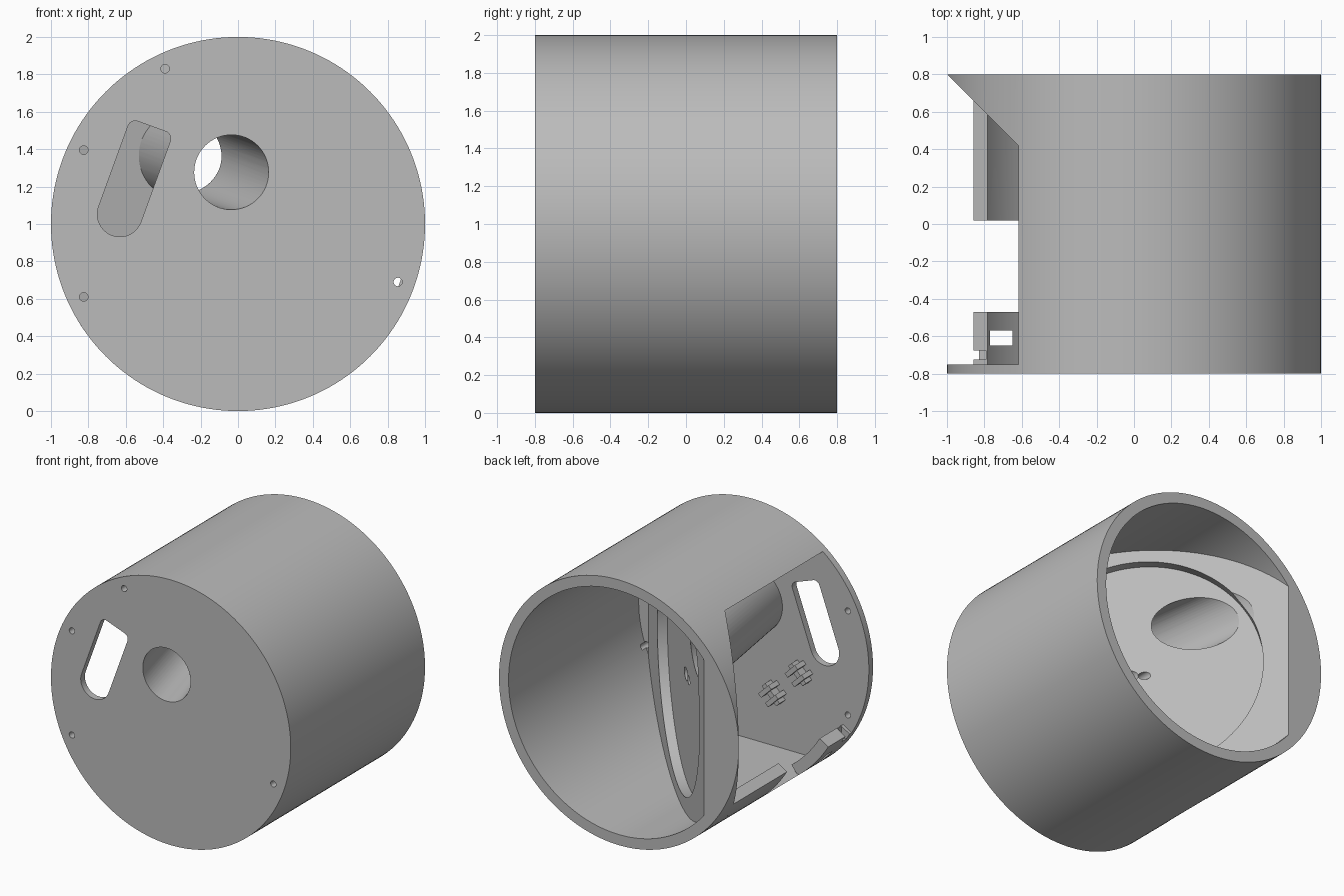
import bpy, bmesh
from math import sin, cos, pi, radians, sqrt
from mathutils import Vector, Matrix

cube = bpy.data.objects.get("Cube")
if cube:
    bpy.data.objects.remove(cube, do_unlink=True)

grey = bpy.data.materials.new("plain grey")
grey.use_nodes = True
grey.diffuse_color = (0.5, 0.5, 0.5, 1)
grey.node_tree.nodes["Principled BSDF"].inputs["Base Color"].default_value = (0.5, 0.5, 0.5, 1)


def finish(bm, name):
    bmesh.ops.recalc_face_normals(bm, faces=bm.faces)
    mesh = bpy.data.meshes.new(name)
    bm.to_mesh(mesh)
    bm.free()
    obj = bpy.data.objects.new(name, mesh)
    bpy.context.collection.objects.link(obj)
    mesh.materials.append(grey)
    return obj


def loft(name, ring_a, ring_b):
    """Closed solid between two rings with equal point counts."""
    bm = bmesh.new()
    a = [bm.verts.new(p) for p in ring_a]
    b = [bm.verts.new(p) for p in ring_b]
    bm.faces.new(a)
    bm.faces.new(b)
    n = len(a)
    for i in range(n):
        j = (i + 1) % n
        bm.faces.new((a[i], a[j], b[j], b[i]))
    return finish(bm, name)


def prism(name, points, direction):
    d = Vector(direction)
    return loft(name, [Vector(p) for p in points], [Vector(p) + d for p in points])


def ring(x, z, r, y, n=64):
    """Circle facing the front; y may depend on x."""
    out = []
    for i in range(n):
        px, pz = x + r * cos(2 * pi * i / n), z + r * sin(2 * pi * i / n)
        out.append((px, y(px) if callable(y) else y, pz))
    return out


def rod(name, x, z, r, y0, y1, n=64):
    return loft(name, ring(x, z, r, y0, n), ring(x, z, r, y1, n))


def boolean(target, tool, operation="DIFFERENCE"):
    mod = target.modifiers.new("bool", "BOOLEAN")
    mod.object, mod.operation, mod.solver = tool, operation, "EXACT"
    bpy.context.view_layer.objects.active = target
    bpy.ops.object.modifier_apply(modifier=mod.name)
    bpy.data.objects.remove(tool, do_unlink=True)


# Drum body
body = rod("drum_body", 0, 1, 1, -0.8, 0.8, 160)

# Front chamber, open on the right side, closed by the slanted wall
LOW, HIGH, PLATE = 0.213, 1.787, -0.75
boolean(body, prism("chamber_cut", [(-1.2, PLATE, LOW), (0.55, PLATE, LOW), (-1.2, 1.0, LOW)],
                    (0, 0, HIGH - LOW)))

# Rear cavity, cut off by the slanted wall
BACK = 0.09
cavity = rod("cavity_cut", 0, 1, 0.92, PLATE, 1.0, 128)
bm = bmesh.new()
bm.from_mesh(cavity.data)
cut = bmesh.ops.bisect_plane(bm, geom=bm.verts[:] + bm.edges[:] + bm.faces[:],
                             plane_co=(0, BACK, 0), plane_no=(1, 1, 0), clear_inner=True)
bmesh.ops.holes_fill(bm, edges=[e for e in bm.edges if e.is_boundary])
bmesh.ops.recalc_face_normals(bm, faces=bm.faces)
bm.to_mesh(cavity.data)
bm.free()
boolean(body, cavity)

# Round seat sunk into the slanted wall
slant = Vector((1, 1, 0)).normalized()
along = Vector((-1, 1, 0)).normalized()
seat = [Vector((0, BACK, 1)) - slant * 0.07 + 0.83 * (along * cos(a) + Vector((0, 0, 1)) * sin(a))
        for a in (2 * pi * i / 128 for i in range(128))]
boolean(body, prism("seat_cut", seat, slant * 0.12))

# Sight tube running back and aside through the slanted wall
X0, Z0, X1, Z1 = -0.03, 1.275, -0.325, 1.38
boolean(body, loft("tube_wall", ring(X0, Z0, 0.245, -0.77),
                   ring(X1, Z1, 0.245, lambda x: -0.07 - x)), "UNION")
boolean(body, loft("tube_bore", ring(X0, Z0, 0.2, -0.82),
                   ring(X1 - 0.02, Z1, 0.205, lambda x: BACK + 0.03 - x)))

# Slanted slot with a round lower end
tilt = radians(70)
axis, side = Vector((cos(tilt), 0, sin(tilt))), Vector((-sin(tilt), 0, cos(tilt)))
low = Vector((-0.632, -0.9, 1.052))
R, LENGTH, CORNER = 0.12, 0.5, 0.04
outline = [low + R * (side * cos(a) - axis * sin(a)) for a in (pi * i / 24 for i in range(25))]
for sign, start in ((-1, 0), (1, pi / 2)):
    centre = low + axis * (LENGTH - CORNER) + side * sign * (R - CORNER)
    for i in range(7):
        a = start + pi / 2 * i / 6
        outline.append(centre + CORNER * (axis * sin(a) - side * cos(a)))
boolean(body, prism("slot_cut", outline, (0, 0.17, 0)))

# Small holes in the front plate
for x, z in ((-0.39, 1.83), (-0.825, 1.395), (-0.825, 0.61), (0.855, 0.69)):
    boolean(body, rod("pin_cut", x, z, 0.023, -0.9, -0.7, 20))

# Small hole pair in the slanted wall
for shift, r in ((0, 0.045), (-0.075, 0.03)):
    boolean(body, rod("pivot_cut", 0.02 + shift, 0.97, r, -0.1, 0.25, 20))


# Lower skin pieces left standing in the side opening
def skin(name, y0, y1):
    angles = [radians(211 + 22 * i / 12) for i in range(13)]
    outer = [(cos(a), y0, 1 + sin(a)) for a in angles]
    inner = [(0.915 * cos(a), y0, 1 + 0.915 * sin(a)) for a in reversed(angles)]
    return prism(name, outer + inner, (0, y1 - y0, 0))


rear_skin = skin("rear_skin", 0.02, 0.78)
boolean(rear_skin, prism("skin_trim", [(-1.2, 1.02, 0), (0, -0.18, 0), (0, 1.2, 0), (-1.2, 1.2, 0)], (0, 0, 2)))
front_skin = skin("front_skin", -0.66, -0.47)
corner_skin = skin("corner_skin", -0.76, -0.66)


def box(name, centre, size, turn=0):
    bm = bmesh.new()
    bmesh.ops.create_cube(bm, size=1)
    bm.transform(Matrix.Translation(centre) @ Matrix.Rotation(turn, 4, "Y") @ Matrix.Diagonal((*size, 1)))
    return finish(bm, name)


# Window through the front skin piece
boolean(front_skin, box("window_cut", (-0.71, -0.61, 0.33), (0.12, 0.08, 0.4)))
boolean(corner_skin, box("notch_cut", (-0.84, -0.7, 0.5), (0.1, 0.05, 0.12)))

# Clip sockets on the inside of the front plate
for n, (x, z) in enumerate(((-0.23, 0.63), (-0.45, 0.84))):
    turn = radians(-45)
    box(f"clip_bar_{n}", (x, -0.72, z), (0.17, 0.08, 0.04), turn)
    for k in (-0.04, 0.04):
        px, pz = x + k * cos(turn), z - k * sin(turn)
        box(f"clip_jaw_{n}", (px, -0.705, pz), (0.035, 0.11, 0.12), turn)

# Smooth rounds, sharp edges
for obj in bpy.context.collection.objects:
    if obj.type == "MESH" and grey.name in obj.data.materials:
        bpy.ops.object.select_all(action="DESELECT")
        obj.select_set(True)
        bpy.context.view_layer.objects.active = obj
        bpy.ops.object.shade_smooth_by_angle(angle=radians(25))
